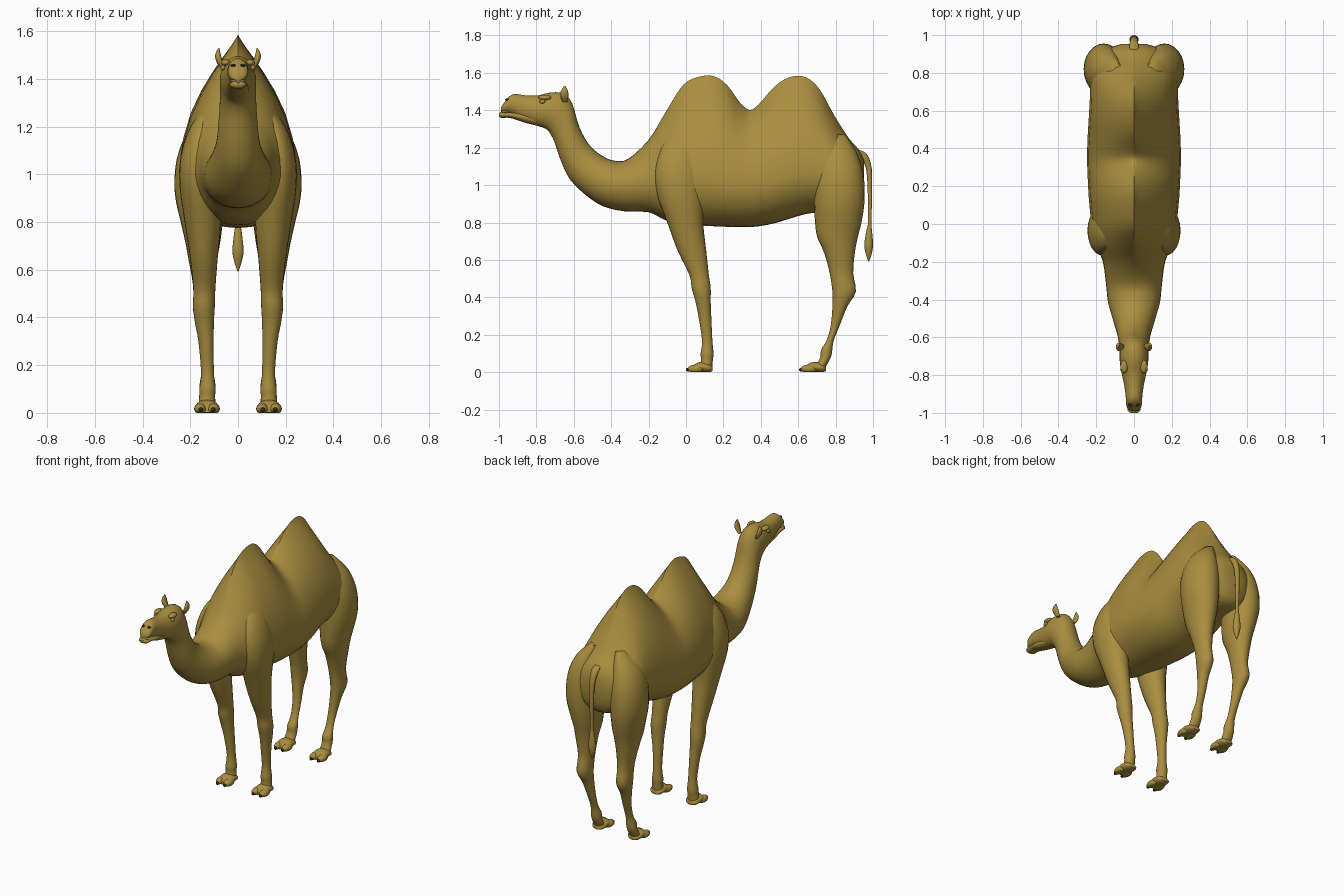
import bpy, bmesh, math
from mathutils import Vector


def material(name, rgb):
    m = bpy.data.materials.new(name)
    m.diffuse_color = (*rgb, 1)
    return m


HIDE = material("tan_hide", (0.40, 0.27, 0.05))
DARK = material("dark_horn", (0.03, 0.025, 0.015))
IVORY = material("ivory", (0.6, 0.57, 0.48))


def finish(name, bm, mat, mirror):
    bmesh.ops.recalc_face_normals(bm, faces=bm.faces)
    mesh = bpy.data.meshes.new(name)
    bm.to_mesh(mesh)
    bm.free()
    mesh.materials.append(mat)
    ob = bpy.data.objects.new(name, mesh)
    bpy.context.collection.objects.link(ob)
    for o in bpy.context.selected_objects:
        o.select_set(False)
    ob.select_set(True)
    bpy.context.view_layer.objects.active = ob
    bpy.ops.object.shade_smooth_by_angle(angle=math.radians(50))
    if mirror:
        ob.modifiers.new("mirror", 'MIRROR')
    return ob


def spline(a, b, c, d, t):
    return 0.5 * (2 * b + (c - a) * t + (2 * a - 5 * b + 4 * c - d) * t * t
                  + (3 * b - a - 3 * c + d) * t ** 3)


def loft(name, rings, mat=HIDE, mirror=False, seg=24, steps=3):
    """Skin over rings: y,z of two opposite edges, x centre, half width, widest place, edge power."""
    dense = []
    for i in range(len(rings) - 1):
        q = [rings[max(0, min(len(rings) - 1, i + k))] for k in (-1, 0, 1, 2)]
        for s in range(steps):
            dense.append([spline(*v, s / steps) for v in zip(*q)])
    dense.append(rings[-1])
    bm = bmesh.new()
    loops = []
    for yt, zt, yb, zb, xc, w, f, p in dense:
        top, bot = Vector((xc, yt, zt)), Vector((xc, yb, zb))
        mid = bot.lerp(top, f)
        loop = []
        for k in range(seg):
            a = 2 * math.pi * k / seg
            c, s = math.cos(a), math.sin(a)
            pos = mid.lerp(top if c > 0 else bot, abs(c))
            pos.x += w * math.copysign(abs(s) ** (p if c > 0 else 0.95), s)
            loop.append(bm.verts.new(pos))
        loops.append(loop)
    for r0, r1 in zip(loops, loops[1:]):
        for k in range(seg):
            n = (k + 1) % seg
            bm.faces.new((r0[k], r0[n], r1[n], r1[k]))
    bm.faces.new(loops[0])
    bm.faces.new(loops[-1])
    return finish(name, bm, mat, mirror)


def level(rows):    # horizontal rings: z, front y, back y, x centre, half width
    return [(yb, z, yf, z, xc, w, 0.5, 1) for z, yf, yb, xc, w in rows]


def upright(rows, xc=0):    # vertical rings: y, top z, bottom z, half width
    return [(y, zt, y, zb, xc, w, 0.5, 1) for y, zt, zb, w in rows]


def ball(name, centre, size, mat=HIDE, mirror=True):
    bm = bmesh.new()
    bmesh.ops.create_uvsphere(bm, u_segments=16, v_segments=10, radius=1)
    for v in bm.verts:
        v.co = Vector([c + s * k for c, s, k in zip(centre, size, v.co)])
        v.co.z = max(v.co.z, 0)
    return finish(name, bm, mat, mirror)


# Head, neck and humped torso as one skin
neck = [(-.988, 1.418, -.988, 1.394, .020), (-.955, 1.463, -.975, 1.388, .040),
        (-.92, 1.487, -.93, 1.378, .043), (-.86, 1.480, -.87, 1.345, .050),
        (-.79, 1.480, -.80, 1.318, .064), (-.72, 1.496, -.745, 1.298, .075),
        (-.65, 1.487, -.712, 1.25, .076), (-.607, 1.433, -.69, 1.19, .076),
        (-.57, 1.31, -.665, 1.12, .082), (-.516, 1.214, -.62, 1.03, .092),
        (-.446, 1.155, -.54, .95, .115), (-.38, 1.13, -.446, .888, .138),
        (-.31, 1.14, -.33, .86, .148)]
# y, top, bottom, half width, widest place, edge power
torso = [(-.20, 1.242, .855, .165, .42, 1.2), (-.115, 1.38, .815, .20, .38, 1.7),
         (-.02, 1.53, .79, .222, .32, 2.2), (.06, 1.577, .785, .232, .3, 2.3),
         (.147, 1.583, .78, .24, .3, 2.3), (.22, 1.535, .777, .244, .3, 2.1),
         (.286, 1.444, .775, .247, .34, 1.8), (.34, 1.402, .776, .248, .36, 1.6),
         (.39, 1.433, .78, .248, .34, 1.7), (.47, 1.524, .795, .245, .3, 2.1),
         (.553, 1.577, .82, .24, .3, 2.3), (.64, 1.577, .845, .235, .3, 2.3),
         (.714, 1.513, .855, .232, .32, 2.1), (.794, 1.37, .86, .23, .4, 1.7),
         (.874, 1.246, .865, .20, .47, 1.3), (.925, 1.188, .89, .145, .5, 1.1),
         (.952, 1.13, .95, .07, .5, 1)]
loft("body", [(a, b, c, d, 0, w, .5, 1) for a, b, c, d, w in neck]
     + [(y, t, y, b, 0, w, f, p) for y, t, b, w, f, p in torso], seg=32)

# Lower jaw, teeth and face details
loft("lower_jaw", upright([(-1.0, 1.385, 1.368, .018), (-.985, 1.392, 1.359, .034),
                           (-.94, 1.39, 1.359, .038), (-.87, 1.39, 1.336, .044),
                           (-.80, 1.38, 1.318, .045)]))
ball("teeth", (0, -.968, 1.391), (.034, .022, .008), IVORY, False)
ball("nostril", (.02, -.955, 1.457), (.011, .012, .006), DARK)
ball("eye", (.063, -.768, 1.447), (.010, .016, .011), HIDE)
ball("brow", (.052, -.755, 1.468), (.02, .035, .014))
loft("ear", level([(1.445, -.66, -.635, .062, .010), (1.475, -.672, -.628, .078, .014),
                   (1.505, -.668, -.632, .084, .011), (1.53, -.652, -.645, .080, .002)]),
     mirror=True, seg=12)

# Front legs
loft("front_leg", level([
    (1.27, -.08, .02, .115, .03), (1.20, -.13, .06, .145, .055),
    (1.08, -.165, .085, .162, .078), (.95, -.155, .095, .163, .082),
    (.80, -.10, .092, .148, .076), (.65, -.045, .108, .143, .058),
    (.52, .018, .122, .141, .046), (.45, .03, .132, .143, .046),
    (.38, .05, .132, .141, .040), (.30, .066, .135, .134, .032),
    (.17, .086, .141, .128, .027), (.10, .078, .147, .128, .034),
    (.07, .080, .144, .129, .033), (.025, .075, .14, .13, .036)]), mirror=True)

# Hind legs
loft("hind_leg", level([
    (1.27, .75, .85, .09, .03), (1.18, .71, .91, .135, .075),
    (1.06, .685, .948, .155, .103), (.92, .685, .955, .161, .104),
    (.80, .69, .938, .152, .088), (.72, .702, .918, .148, .074),
    (.64, .738, .903, .147, .060), (.53, .768, .894, .143, .045),
    (.43, .783, .908, .144, .044), (.35, .783, .862, .138, .034),
    (.25, .774, .822, .130, .027), (.17, .752, .79, .128, .026),
    (.12, .722, .782, .128, .033), (.08, .718, .775, .129, .033),
    (.025, .69, .745, .13, .036)]), mirror=True)

# Feet: heel pad, two toes and dark nails each
for side, y0 in (("front", 0), ("hind", .605)):
    loft(side + "_foot_pad", upright([
        (y0 + .143, .028, .006, .025), (y0 + .125, .045, 0, .042),
        (y0 + .085, .055, 0, .047), (y0 + .05, .045, 0, .046),
        (y0 + .03, .025, .002, .035)], .13), mirror=True)
    for n, dx in (("inner", -.028), ("outer", .028)):
        ball(f"{side}_{n}_toe", (.13 + dx, y0 + .052, .017), (.026, .044, .023))
        ball(f"{side}_{n}_nail", (.13 + dx * .95, y0 + .011, .013), (.010, .012, .010), DARK)

# Tail with tuft
loft("tail", level([(1.19, .90, .92, 0, .02), (1.165, .925, .967, 0, .024),
                    (1.09, .962, .993, 0, .018), (.95, .972, .995, 0, .013),
                    (.80, .973, .991, 0, .011), (.76, .965, .994, 0, .016),
                    (.68, .953, 1.0, 0, .024), (.63, .962, .992, 0, .015),
                    (.592, .975, .979, 0, .002)]), seg=14)
